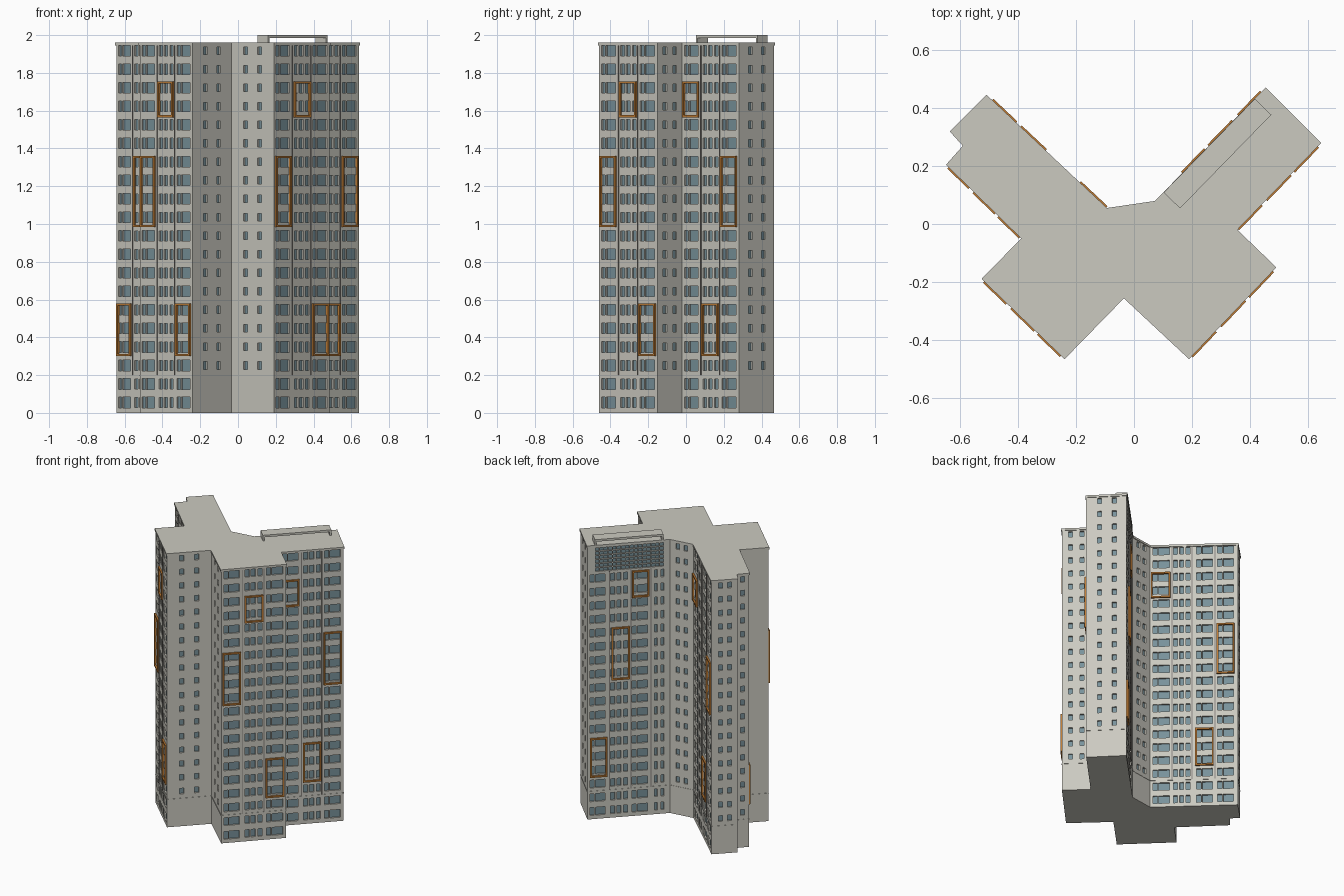
import bpy, bmesh
from mathutils import Vector

if "Cube" in bpy.data.objects:
    bpy.data.objects.remove(bpy.data.objects["Cube"])


def material(name, rgb):
    m = bpy.data.materials.new(name)
    m.diffuse_color = (*rgb, 1)
    m.use_nodes = True
    m.node_tree.nodes["Principled BSDF"].inputs["Base Color"].default_value = m.diffuse_color
    return m


CONCRETE = material("pale concrete", (0.60, 0.59, 0.53))
GLASS = material("blue grey glass", (0.19, 0.29, 0.33))
ORANGE = material("orange frame", (0.52, 0.20, 0.035))
SEAM = material("dark seam", (0.24, 0.22, 0.20))

FLOORS, STEP, FIRST = 20, 0.098, 0.055
WALL_TOP, ROOF_TOP = 1.945, 1.96

# Footprint, counter-clockwise
PLAN = [Vector(v) for v in (
    (-.51, .44), (-.63, .32), (-.585, .27), (-.643, .205), (-.383, -.05),
    (-.52, -.19), (-.24, -.46), (-.035, -.25), (.19, -.46), (.485, -.15),
    (.35, -.02), (.64, .28), (.455, .465), (.075, .075), (-.095, .05))]
N = len(PLAN)


def edge(i):
    """Start, direction, outward normal and length of wall i."""
    p, q = PLAN[i], PLAN[(i + 1) % N]
    d = (q - p).normalized()
    return p, d, Vector((d.y, -d.x)), (q - p).length


def point(i, t, out, z):
    p, d, n, length = edge(i)
    v = p + d * (t * length) + n * out
    return Vector((v.x, v.y, z))


def finish(bm, name, *mats):
    me = bpy.data.meshes.new(name)
    bm.to_mesh(me)
    bm.free()
    ob = bpy.data.objects.new(name, me)
    for m in mats:
        me.materials.append(m)
    bpy.context.collection.objects.link(ob)
    return ob


def quad(bm, pts, mat=0):
    f = bm.faces.new([bm.verts.new(p) for p in pts])
    f.material_index = mat


def box(bm, i, t0, t1, d0, d1, z0, z1):
    """Box aligned to wall i, t along the wall and d outward."""
    ring = ((t0, d0), (t0, d1), (t1, d1), (t1, d0))
    lo = [bm.verts.new(point(i, t, d, z0)) for t, d in ring]
    hi = [bm.verts.new(point(i, t, d, z1)) for t, d in ring]
    bm.faces.new(lo[::-1])
    bm.faces.new(hi)
    for k in range(4):
        j = (k + 1) % 4
        bm.faces.new((lo[k], lo[j], hi[j], hi[k]))
    bmesh.ops.recalc_face_normals(bm, faces=bm.faces[:])


def wall(bm, i, z0, z1, columns):
    """Wall strip; columns = (t0, t1, [(window bottom, window top), ...])."""
    depth = -0.010

    def flat(a, b, lo, hi):
        quad(bm, (point(i, a, 0, lo), point(i, b, 0, lo), point(i, b, 0, hi), point(i, a, 0, hi)))

    last = 0
    for a, b, wins in sorted(columns, key=lambda c: c[0]):
        flat(last, a, z0, z1)
        zl = z0
        for lo, hi in wins:
            flat(a, b, zl, lo)
            ring = ((a, lo), (b, lo), (b, hi), (a, hi))
            quad(bm, [point(i, t, depth, z) for t, z in ring], 1)
            for k in range(4):
                (ta, za), (tb, zb) = ring[k], ring[(k + 1) % 4]
                quad(bm, (point(i, ta, 0, za), point(i, tb, 0, zb),
                          point(i, tb, depth, zb), point(i, ta, depth, za)))
            zl = hi
        flat(a, b, zl, z1)
        last = b
    flat(last, 1, z0, z1)


def rows(first, last, half):
    return [(FIRST + STEP * k - half, FIRST + STEP * k + half) for k in range(first, last)]


def large(a, b, top):
    """Balcony door beside a wide window."""
    s = a + (b - a) * 0.27
    return [(a, s, rows(0, top, .028)), (s + .015, b, rows(0, top, .028))]


def bars(ts, w, top):
    return [(t - w / 2, t + w / 2, rows(0, top, .027)) for t in ts]


def facade(scale=1.0, top=FLOORS):
    s = scale
    return (large(.04 * s, .28 * s, top) + bars([.40 * s, .495 * s, .60 * s], .065 * s, top)
            + large(.70 * s, .95 * s, top))


def small(i, ts):
    w = 0.028 / edge(i)[3] / 2
    return [(t - w, t + w, rows(2, FLOORS, .02)) for t in ts]


# Walls with recessed windows
FACADES = {3: facade(), 5: facade(), 8: facade(), 10: facade(),
           12: facade(.77, FLOORS - 2) + bars([.83, .91], .035, FLOORS - 2),
           14: large(.03, .22, FLOORS) + bars([.29, .36, .43], .045, FLOORS)
           + large(.53, .71, FLOORS) + large(.77, .95, FLOORS)}
SMALL = {0: (.35, .7), 2: (.5,), 6: (.33, .67), 7: (.33, .66), 9: (.3, .7),
         11: (.33, .7), 13: (.33, .67)}
LOUVRE_Z = 1.765
bm = bmesh.new()
for i in range(N):
    cols = FACADES.get(i) or small(i, SMALL.get(i, ()))
    wall(bm, i, 0, LOUVRE_Z if i == 12 else WALL_TOP, cols)
# Louvred opening at the top of the rear wing
slots = [(1.77 + .029 * k, 1.793 + .029 * k) for k in range(6)]
wall(bm, 12, LOUVRE_Z, WALL_TOP,
     [(.10 + .052 * k, .145 + .052 * k, slots) for k in range(16)])
quad(bm, [(v.x, v.y, 0) for v in reversed(PLAN)])
finish(bm, "tower_walls", CONCRETE, GLASS)


def offset_ring(out):
    """Footprint grown outward with mitred corners."""
    ring = []
    for i in range(N):
        a, b = edge(i - 1 if i else N - 1)[2], edge(i)[2]
        ring.append(PLAN[i] + (a + b) * (out / (1 + a.dot(b))))
    return ring


def slab(name, out, z0, z1, mat):
    bm = bmesh.new()
    f = bm.faces.new([bm.verts.new((v.x, v.y, z0)) for v in offset_ring(out)])
    ext = bmesh.ops.extrude_face_region(bm, geom=[f], use_keep_orig=True)
    up = [v for v in ext["geom"] if isinstance(v, bmesh.types.BMVert)]
    bmesh.ops.translate(bm, verts=up, vec=(0, 0, z1 - z0))
    bmesh.ops.recalc_face_normals(bm, faces=bm.faces[:])
    finish(bm, name, mat)


slab("roof_slab", .005, WALL_TOP, ROOF_TOP, CONCRETE)
slab("base_course", .002, .197, .201, CONCRETE)

# Raised canopy on the rear wing
bm = bmesh.new()
box(bm, 12, .09, .92, -.075, .004, 1.985, 2.0)
for t in (.09, .90):
    box(bm, 12, t, t + .02, -.075, .004, ROOF_TOP, 1.985)
finish(bm, "roof_canopy", CONCRETE)

# Vertical seams between the bays
bm = bmesh.new()
SEAMS = {3: (.33, .66), 5: (.33, .66), 8: (.33, .66), 10: (.33, .66),
         12: (.265, .53, .77), 14: (.25, .48, .74)}
for i, ts in SEAMS.items():
    top = LOUVRE_Z if i == 12 else WALL_TOP
    for t in ts:
        box(bm, i, t - .006, t + .006, -.002, .004, .2, top)
finish(bm, "bay_seams", SEAM)

# Orange surrounds around groups of windows
LOW, MID, HIGH = (.30, .58), (.985, 1.36), (1.565, 1.755)
B1, B2, B3 = (.02, .30), (.355, .645), (.685, .97)
FRAMES = {3: ((B1, LOW), (B2, MID), (B3, HIGH)),
          5: ((B1, MID), (B2, HIGH), (B3, LOW)),
          8: ((B1, MID), (B2, HIGH), (B3, LOW)),
          10: ((B1, HIGH), (B2, LOW), (B3, MID)),
          12: (((.03, .24), LOW), ((.29, .51), MID), ((.54, .75), HIGH)),
          14: (((.01, .23), HIGH), ((.515, .725), LOW), ((.76, .96), MID))}
bm = bmesh.new()
for i, group in FRAMES.items():
    w = .011 / edge(i)[3]
    for (a, b), (z0, z1) in group:
        for t in (a, b - w):
            box(bm, i, t, t + w, -.002, .011, z0, z1)
        for z in (z0, z1 - .011):
            box(bm, i, a + w, b - w, -.002, .011, z, z + .011)
finish(bm, "window_surrounds", ORANGE)
